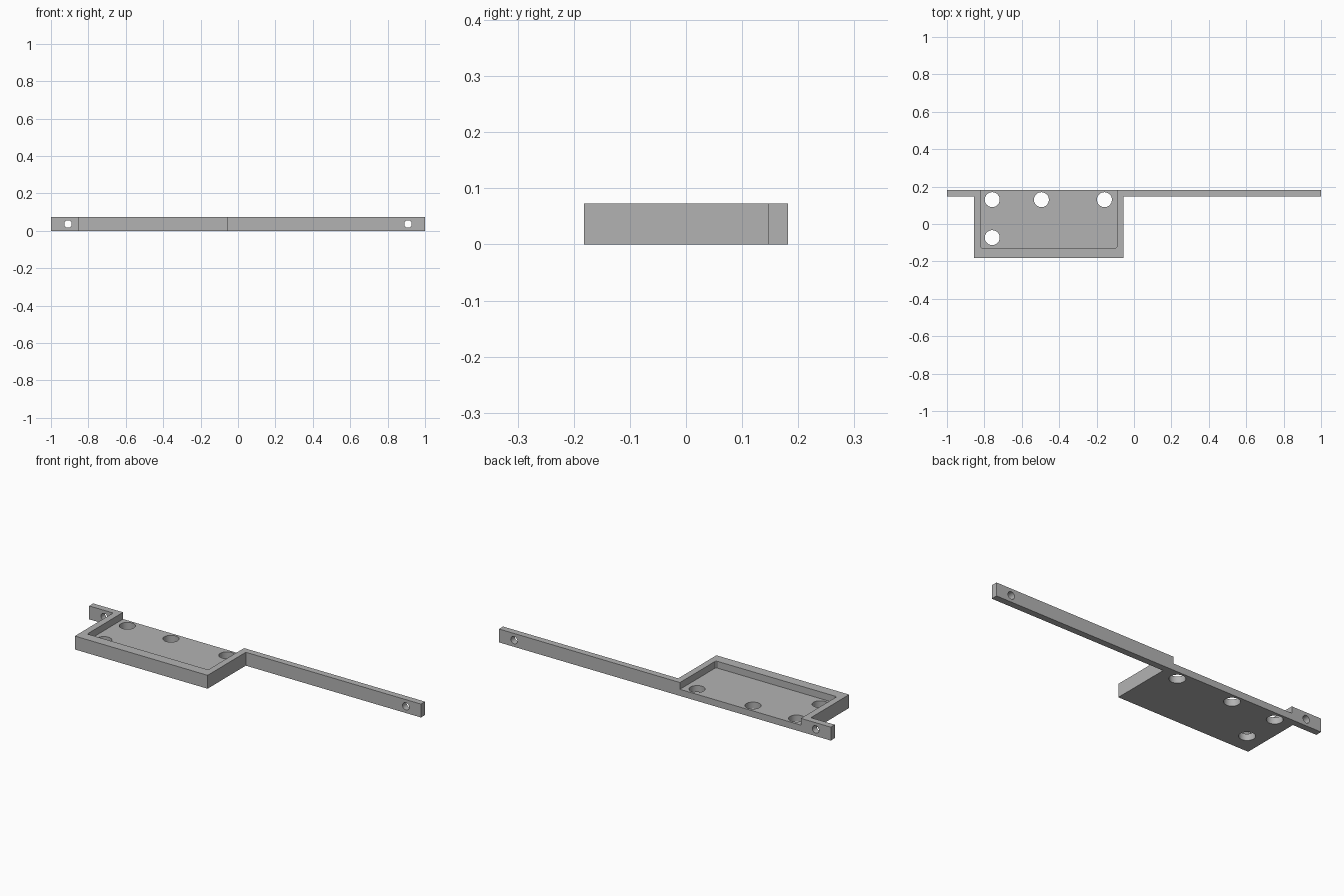
import bpy, bmesh, math
from mathutils import Matrix

default = bpy.data.objects.get("Cube")
if default:
    bpy.data.objects.remove(default, do_unlink=True)

HEIGHT = 0.073
FLOOR = 0.036
BACK = 0.182

grey = bpy.data.materials.new("plain grey")
grey.use_nodes = True
colour = (0.45, 0.45, 0.45, 1)
grey.diffuse_color = colour
grey.node_tree.nodes["Principled BSDF"].inputs["Base Color"].default_value = colour


def finish(name, bm):
    bmesh.ops.recalc_face_normals(bm, faces=bm.faces)
    mesh = bpy.data.meshes.new(name)
    bm.to_mesh(mesh)
    bm.free()
    mesh.materials.append(grey)
    obj = bpy.data.objects.new(name, mesh)
    bpy.context.collection.objects.link(obj)
    return obj


def extrude_outline(name, points, z0, z1):
    bm = bmesh.new()
    face = bm.faces.new([bm.verts.new((x, y, z0)) for x, y in points])
    top = bmesh.ops.extrude_face_region(bm, geom=[face])["geom"]
    verts = [v for v in top if isinstance(v, bmesh.types.BMVert)]
    bmesh.ops.translate(bm, vec=(0, 0, z1 - z0), verts=verts)
    return finish(name, bm)


def drill(name, centre, radius, along_y=False):
    bm = bmesh.new()
    turn = Matrix.Rotation(math.pi / 2 if along_y else 0, 4, "X")
    bmesh.ops.create_cone(bm, cap_ends=True, segments=40, radius1=radius,
                          radius2=radius, depth=0.2,
                          matrix=Matrix.Translation(centre) @ turn)
    return finish(name, bm)


def cut(target, cutter):
    cutter.hide_render = True
    cutter.hide_viewport = True
    mod = target.modifiers.new(cutter.name, "BOOLEAN")
    mod.operation = "DIFFERENCE"
    mod.solver = "EXACT"
    mod.object = cutter


# Tray and mounting arms as one outline
bracket = extrude_outline("mounting_bracket", [
    (-1, BACK), (-1, 0.147), (-0.856, 0.147), (-0.856, -BACK),
    (-0.056, -BACK), (-0.056, 0.147), (1, 0.147), (1, BACK)], 0, HEIGHT)

# Tray recess, open at the back, with slightly eased front corners
cut(bracket, extrude_outline("recess_cutter", [
    (-0.82, 0.3), (-0.82, -0.121), (-0.814, -0.127),
    (-0.097, -0.127), (-0.091, -0.121), (-0.091, 0.3)], FLOOR, 0.2))

# Holes through the tray floor
for i, (x, y) in enumerate([(-0.758, 0.13), (-0.495, 0.13),
                            (-0.158, 0.13), (-0.758, -0.073)]):
    cut(bracket, drill(f"floor_hole_cutter_{i}", (x, y, 0), 0.04))

# Screw holes through the arm ends
for side, x in (("right", -0.909), ("left", 0.909)):
    cut(bracket, drill(f"{side}_screw_hole_cutter", (x, 0.165, HEIGHT / 2), 0.02, True))

# Smooth hole walls with sharp rims
bpy.ops.object.select_all(action="DESELECT")
bpy.context.view_layer.objects.active = bracket
bracket.select_set(True)
for mod in list(bracket.modifiers):
    bpy.ops.object.modifier_apply(modifier=mod.name)
bpy.ops.object.shade_smooth_by_angle(angle=math.radians(30))
for obj in [o for o in bpy.data.objects if "cutter" in o.name]:
    bpy.data.objects.remove(obj, do_unlink=True)
